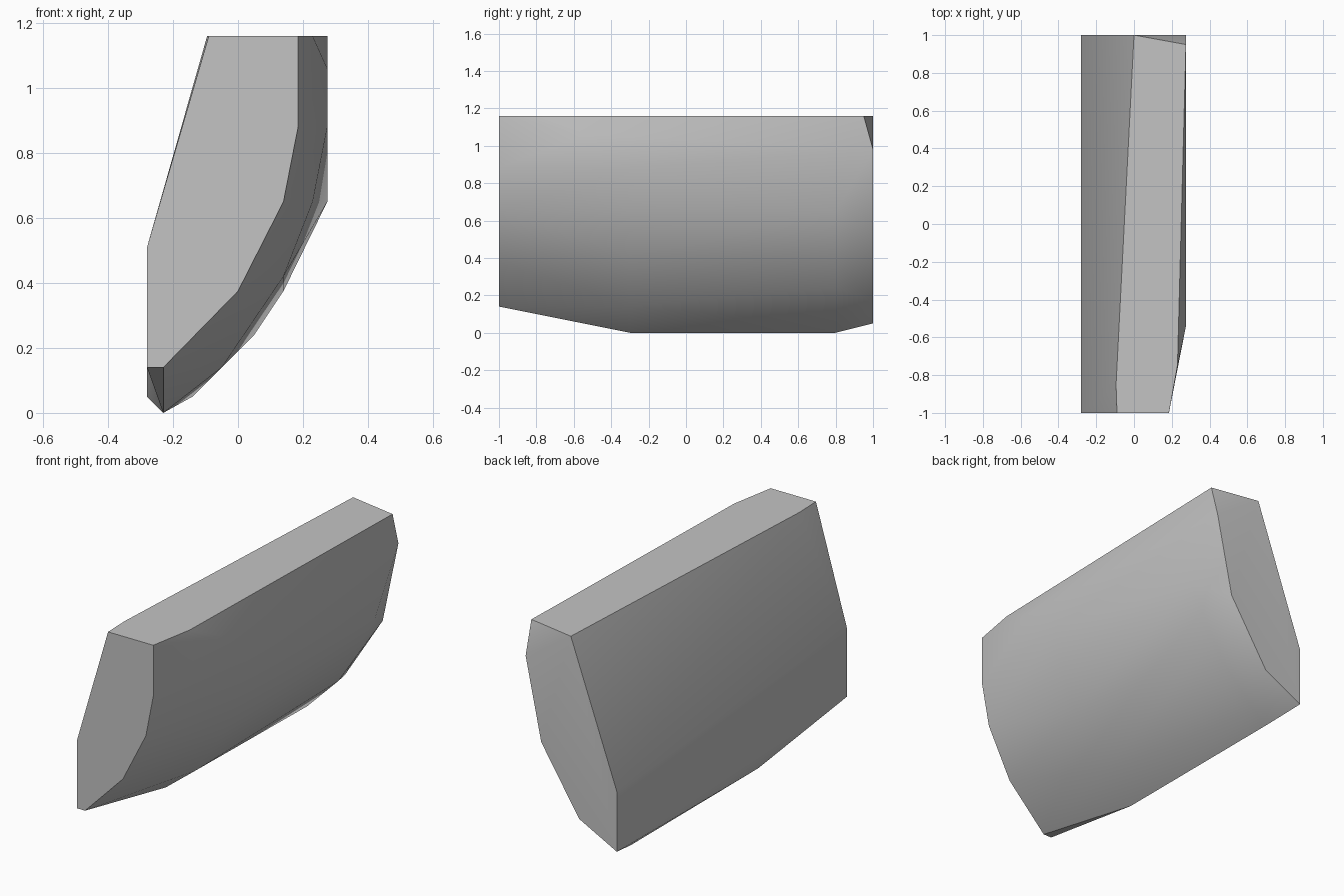
import bpy, bmesh
from math import radians

cube = bpy.data.objects.get("Cube")
if cube:
    bpy.data.objects.remove(cube, do_unlink=True)

# Cross-sections of the block, front to back: y -> [(x, z), ...]
TOP = 1.16
SIDE = -0.28
BULGE = 0.275
sections = {
    -1.0: [(SIDE, 0.51), (-0.09, TOP), (0.185, TOP), (0.185, 0.88),
           (0.14, 0.65), (0, 0.375), (-0.23, 0.14), (SIDE, 0.14)],
    -0.85: [(-0.095, TOP)],
    -0.75: [(0.23, TOP)],
    -0.54: [(BULGE, 1.06)],
    -0.3: [(BULGE, 0.88), (0.23, 0.65), (0.14, 0.42), (-0.05, 0.14), (-0.23, 0)],
    0.8: [(BULGE, 0.65), (0.14, 0.375), (0.05, 0.24), (-0.14, 0.05), (-0.23, 0)],
    0.95: [(BULGE, TOP)],
    1.0: [(SIDE, 0.38), (0, TOP), (BULGE, 0.98), (0.18, 0.53),
          (-0.05, 0.17), (SIDE, 0.05)],
}

# Wrap the sections in one convex skin
bm = bmesh.new()
for y, outline in sections.items():
    for x, z in outline:
        bm.verts.new((x, y, z))
hull = bmesh.ops.convex_hull(bm, input=bm.verts)
inner = {v for v in hull["geom_interior"] + hull["geom_unused"]
         if isinstance(v, bmesh.types.BMVert)}
bmesh.ops.delete(bm, geom=list(inner), context="VERTS")

# Merge the flat ends, top and side into single faces
bmesh.ops.dissolve_limit(bm, angle_limit=radians(0.5),
                         verts=bm.verts, edges=bm.edges)
bmesh.ops.recalc_face_normals(bm, faces=bm.faces)
mesh = bpy.data.meshes.new("curved_block")
bm.to_mesh(mesh)
bm.free()

block = bpy.data.objects.new("curved_block", mesh)
bpy.context.collection.objects.link(block)

# Plain grey finish
grey = bpy.data.materials.new("light_grey")
grey.use_nodes = True
colour = (0.55, 0.55, 0.55, 1)
grey.diffuse_color = colour
grey.node_tree.nodes["Principled BSDF"].inputs["Base Color"].default_value = colour
mesh.materials.append(grey)

# Soft curved side, crisp ends
bpy.ops.object.select_all(action="DESELECT")
block.select_set(True)
bpy.context.view_layer.objects.active = block
bpy.ops.object.shade_smooth_by_angle(angle=radians(30))
